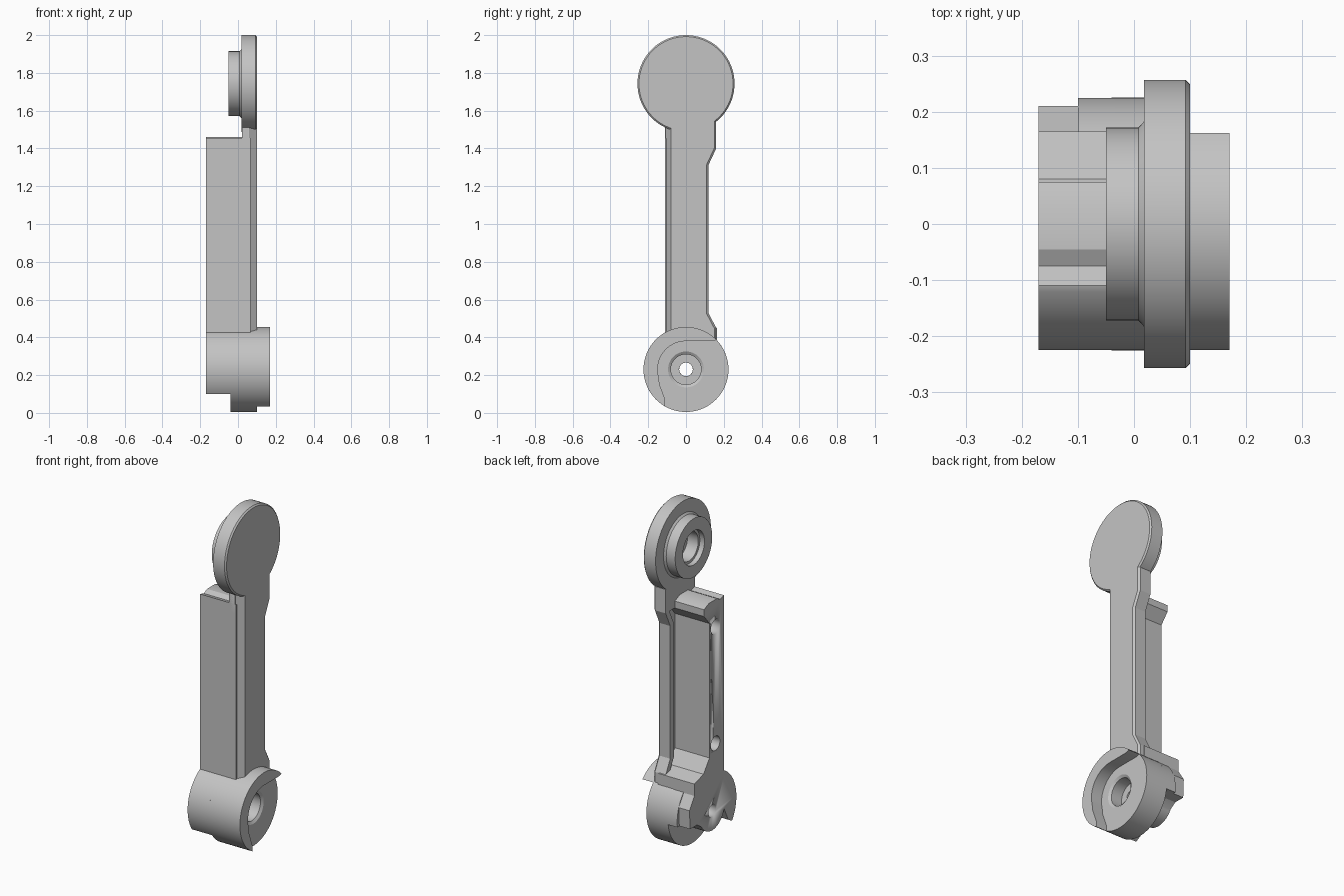
import bpy, bmesh
from math import cos, sin, radians, pi
from mathutils import Matrix

cube = bpy.data.objects.get("Cube")
if cube:
    bpy.data.objects.remove(cube)

grey = bpy.data.materials.new("plain grey")
grey.use_nodes = True
colour = (0.55, 0.55, 0.55, 1)
grey.diffuse_color = colour
grey.node_tree.nodes["Principled BSDF"].inputs["Base Color"].default_value = colour

HUB_Z, HUB_R = 0.23, 0.225
HEAD_Z = 1.743
LEFT, RIGHT = -0.17, 0.17


def finish(name, bm):
    bmesh.ops.recalc_face_normals(bm, faces=bm.faces)
    mesh = bpy.data.meshes.new(name)
    bm.to_mesh(mesh)
    bm.free()
    mesh.materials.append(grey)
    obj = bpy.data.objects.new(name, mesh)
    bpy.context.collection.objects.link(obj)
    bpy.ops.object.select_all(action="DESELECT")
    obj.select_set(True)
    bpy.context.view_layer.objects.active = obj
    bpy.ops.object.shade_smooth_by_angle(angle=radians(25))
    return obj


def arc(r, a0, a1, steps=32, z=HUB_Z):
    """Points (y, z) on an arc about the hub axis."""
    angles = [radians(a0 + (a1 - a0) * i / steps) for i in range(steps + 1)]
    return [(r * cos(a), z + r * sin(a)) for a in angles]


def prism(name, outline, x0, x1, chamfer=0):
    """Extrude a (y, z) outline along x; optionally chamfer its back outer edge."""
    bm = bmesh.new()
    face = bm.faces.new([bm.verts.new((x0, y, z)) for y, z in outline])
    out = bmesh.ops.extrude_face_region(bm, geom=[face])
    verts = [v for v in out["geom"] if isinstance(v, bmesh.types.BMVert)]
    bmesh.ops.translate(bm, verts=verts, vec=(x1 - x0, 0, 0))
    if chamfer:
        edges = [e for e in bm.edges
                 if all(v.co.x > x1 - 1e-4 and v.co.y > 0.1 for v in e.verts)]
        bmesh.ops.bevel(bm, geom=edges, offset=chamfer, segments=1, affect="EDGES")
    return finish(name, bm)


def lathe(name, profile, z, steps=72):
    """Turn a closed (x, radius) profile about an axis along x."""
    bm = bmesh.new()
    verts = [bm.verts.new((x, r, 0)) for x, r in profile]
    edges = [bm.edges.new((verts[i - 1], verts[i])) for i in range(len(verts))]
    bmesh.ops.spin(bm, geom=verts + edges, cent=(0, 0, 0), axis=(1, 0, 0),
                   angle=2 * pi, steps=steps, use_merge=True)
    bmesh.ops.remove_doubles(bm, verts=bm.verts, dist=1e-5)
    bmesh.ops.translate(bm, verts=bm.verts, vec=(0, 0, z))
    return finish(name, bm)


def drill(obj, y, z, r, x0, x1):
    """Cut a round hole along x."""
    bm = bmesh.new()
    place = Matrix.Translation(((x0 + x1) / 2, y, z)) @ Matrix.Rotation(pi / 2, 4, "Y")
    bmesh.ops.create_cone(bm, cap_ends=True, segments=32, radius1=r, radius2=r,
                          depth=x1 - x0, matrix=place)
    cutter = finish("hole_cutter", bm)
    cutter.hide_render = True
    mod = obj.modifiers.new("hole", "BOOLEAN")
    mod.operation, mod.solver, mod.object = "DIFFERENCE", "EXACT", cutter
    bpy.context.view_layer.objects.active = obj
    bpy.ops.object.modifier_apply(modifier=mod.name)
    bpy.data.objects.remove(cutter)


# Round head with a bored collar
lathe("head_disk", [(0.1, 0), (0.1, 0.249), (0.092, 0.257), (0.018, 0.257),
                    (0.018, 0.183), (0.008, 0.172), (-0.05, 0.172), (-0.05, 0.1),
                    (-0.02, 0.1), (-0.02, 0.085), (0.05, 0.085), (0.05, 0)], HEAD_Z)

# Hub core with a stepped bore
lathe("hub_core", [(0.1, HUB_R), (-0.04, HUB_R), (-0.04, 0.036), (0.02, 0.036),
                   (0.02, 0.08), (0.09, 0.08), (0.1, 0.095)], HUB_Z)

# Raised rim on the outer side of the hub
prism("hub_rim", arc(HUB_R, 44, 240.7, 48) + [(-0.11, 0.07), (-0.14, 0.15)]
      + arc(0.15, 195, 90, 24) + [(0.14, 0.38)], 0.09, RIGHT)

# Inner side of the hub: shell, tail and lobe round the hole
shell = prism("hub_shell", [(0.165, 0.44), (-0.09, 0.43)]
              + arc(HUB_R, 119, 215, 28) + [(-0.15, 0.12)]
              + arc(0.115, 195, 330, 28)
              + [(0.14, 0.2), (0.205, 0.2), (0.21, 0.31), (0.165, 0.38)], LEFT, -0.035)
drill(shell, 0, HUB_Z, 0.036, -0.3, 0.01)
step = prism("hub_step", arc(HUB_R, -8, 188, 48), -0.1, -0.035)
drill(step, 0, HUB_Z, 0.036, -0.3, 0.01)

# Tall thick wall, flared at both ends, with two screw holes
wall = prism("arm_wall", [(-0.11, 0.4), (0.165, 0.385), (0.165, 0.45), (0.08, 0.475),
                          (0.025, 0.55), (0.025, 1.34), (0.075, 1.4), (0.075, 1.44),
                          (0.03, 1.46), (-0.045, 1.46), (-0.075, 1.445),
                          (-0.11, 1.455)], LEFT, 0.065)
for hole_z in (0.615, 1.3):
    drill(wall, -0.03, hole_z, 0.042, -0.3, -0.04)

# Flat arm plate, with its sloping front corner
edge = [(0.16, 0.39), (0.16, 0.45), (0.118, 0.53), (0.118, 1.31), (0.16, 1.4),
        (0.16, 1.54)]
prism("arm_plate", [(-0.08, 0.4)] + edge + [(0.09, 1.6), (-0.08, 1.6)], 0.055, 0.1, 0.01)

bm = bmesh.new()
rings = [[bm.verts.new((x, y, z)) for x, y in
          ((0.02, -0.11), (0.055, -0.11), (0.1, -0.08), (0.02, -0.08))]
         for z in (0.4, 1.53)]
bm.faces.new(rings[0])
bm.faces.new(rings[1])
for i in range(4):
    bm.faces.new((rings[0][i - 1], rings[0][i], rings[1][i], rings[1][i - 1]))
finish("arm_front_corner", bm)

# Lip along the back edge of the plate, and the solid neck under the head
prism("arm_lip", edge + [(y - 0.035, z) for y, z in reversed(edge)], 0.02, 0.06)
prism("neck", [(-0.11, 1.4), (0.16, 1.4), (0.16, 1.54), (0.09, 1.6), (-0.08, 1.6),
               (-0.11, 1.53)], 0.02, 0.058)
